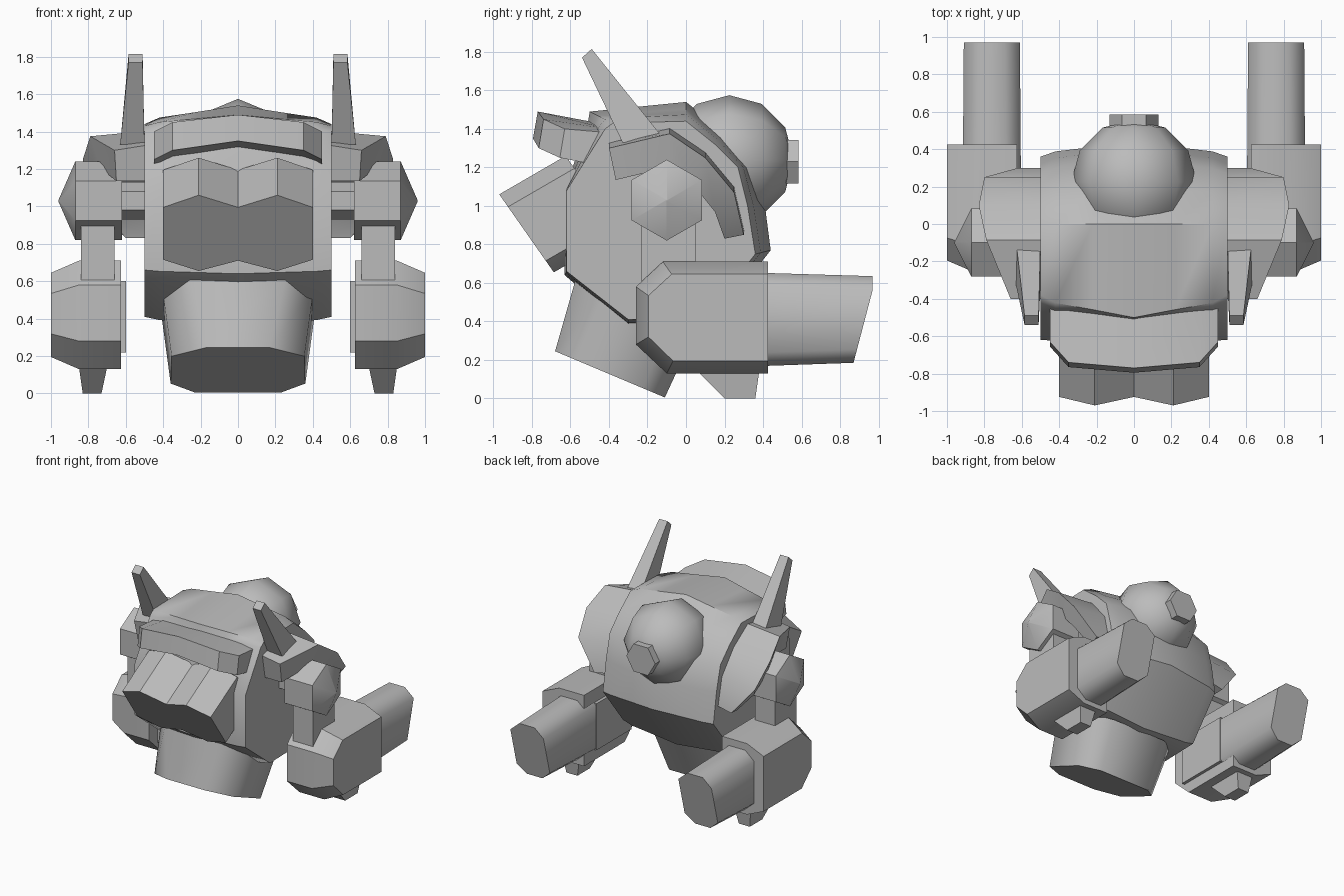
import bpy, bmesh, math

if "Cube" in bpy.data.objects:
    bpy.data.objects.remove(bpy.data.objects["Cube"])

grey = bpy.data.materials.new("light_grey")
grey.diffuse_color = (0.5, 0.5, 0.5, 1)
grey.use_nodes = True
grey.node_tree.nodes["Principled BSDF"].inputs["Base Color"].default_value = grey.diffuse_color


def finish(name, bm, angle=40):
    bmesh.ops.recalc_face_normals(bm, faces=bm.faces[:])
    me = bpy.data.meshes.new(name)
    bm.to_mesh(me)
    bm.free()
    me.materials.append(grey)
    ob = bpy.data.objects.new(name, me)
    bpy.context.collection.objects.link(ob)
    bpy.ops.object.select_all(action='DESELECT')
    ob.select_set(True)
    bpy.context.view_layer.objects.active = ob
    bpy.ops.object.shade_smooth_by_angle(angle=math.radians(angle))
    return ob


def loft(name, rings, angle=40):
    """Skin a row of matching rings and cap both ends."""
    bm = bmesh.new()
    vs = [[bm.verts.new(p) for p in r] for r in rings]
    n = len(rings[0])
    for a, b in zip(vs, vs[1:]):
        for i in range(n):
            j = (i + 1) % n
            bm.faces.new((a[i], a[j], b[j], b[i]))
    bm.faces.new(vs[0])
    bm.faces.new(vs[-1])
    return finish(name, bm, angle)


def pair(name, rings, angle=40):
    """Loft a part on the right and its mirror on the left."""
    for side, s in (("right", 1), ("left", -1)):
        loft(f"{side}_{name}", [[(s * x, y, z) for x, y, z in r] for r in rings], angle)


def box_ring(x0, x1, y0, y1, z):
    return [(x0, y0, z), (x1, y0, z), (x1, y1, z), (x0, y1, z)]


def hex_x(x, r, cy=-0.1, cz=1.03):
    return [(x, cy + r * math.sin(k * math.pi / 3), cz + r * math.cos(k * math.pi / 3))
            for k in range(6)]


# Body: side profile that swells from the flanks to the middle
flank = [(-.62, .66), (-.62, 1.08), (-.42, 1.40), (-.38, 1.43), (0, 1.44), (.15, 1.32),
         (.27, 1.2), (.32, 1.0), (.36, .75), (.1, .42), (-.3, .41)]
middle = [(-.63, .64), (-.63, 1.08), (-.51, 1.43), (-.5, 1.49), (0, 1.54), (.2, 1.38),
          (.35, 1.2), (.41, 1.0), (.44, .77), (.12, .36), (-.3, .36)]
rings = []
for x, t in ((-.5, 0), (-.42, .35), (-.22, .65), (0, 1), (.22, .65), (.42, .35), (.5, 0)):
    rings.append([(x, a[0] + (b[0] - a[0]) * t, a[1] + (b[1] - a[1]) * t)
                  for a, b in zip(flank, middle)])
loft("body", rings)

# Visor: curved brow
loft("visor", [[(x, yf - .025, zb), (x, yf, zt), (x, -.4, zr), (x, -.4, zb - .05)]
               for x, yf, zb, zt, zr in ((-.45, -.63, 1.25, 1.40, 1.38),
                                         (-.35, -.74, 1.30, 1.45, 1.40),
                                         (0, -.77, 1.35, 1.49, 1.42),
                                         (.35, -.74, 1.30, 1.45, 1.40),
                                         (.45, -.63, 1.25, 1.40, 1.38))])

# Snout: double-humped section pushed back and up into the body
section = [(-.4, .995), (-.21, 1.06), (0, .995), (.21, 1.06), (.4, .995),
           (.4, .715), (.21, .655), (0, .71), (-.21, .655), (-.4, .715)]
face = [(x, -.97 + (1.06 - z) * .7, z) for x, z in section]
loft("snout", [face, [(x, y + .345, z + .2) for x, y, z in face]])


# Jaw: tapered eight-sided block
def jaw_ring(half, a, b):
    pts = half + [(-x, t) for x, t in reversed(half)]
    return [(x, a[0] + (b[0] - a[0]) * t, a[1] + (b[1] - a[1]) * t) for x, t in pts]


loft("jaw", [jaw_ring([(.17, 0), (.355, .19), (.36, .8), (.23, 1)], (-.68, .245), (-.11, .005)),
             jaw_ring([(.257, 0), (.405, .25), (.41, .8), (.25, 1)], (-.57, .63), (.06, .37))], 50)

# Rear ball with its hexagonal cap
bm = bmesh.new()
bmesh.ops.create_uvsphere(bm, u_segments=8, v_segments=6, radius=.335)
for v in bm.verts:
    x, y, z = v.co
    v.co = (x, .225 + z, 1.24 + y)
finish("rear_ball", bm, 60)
loft("rear_cap", [[(.13 * math.cos(k * math.pi / 3), y, 1.23 + .13 * math.sin(k * math.pi / 3))
                   for k in range(6)] for y in (.45, .585)], 30)

# Horns
pair("horn", [box_ring(.50, .63, -.33, -.10, 1.33),
              [(.51, -.54, 1.77), (.585, -.54, 1.77), (.585, -.49, 1.815), (.51, -.49, 1.815)]])

# Shoulder pads: arched shell sweeping down towards the back
top = [(-.4, 1.30, .66), (-.085, 1.375, .79), (.1, 1.25, .83), (.25, 1.07, .80), (.3, .85, .62)]
low = [(-.365, 1.135, .65), (-.09, 1.2, .73), (.03, 1.12, .76), (.15, .97, .72), (.2, .83, .60)]
pair("shoulder_pad", [[(.47, yt, zt + .03), (xt, yt, zt), (xl, yl, zl), (.47, yl, zl)]
                      for (yt, zt, xt), (yl, zl, xl) in zip(top, low)])

# Shoulder joints: axle and pointed hexagonal hub
pair("axle", [hex_x(.45, .1), hex_x(.65, .1)])
pair("shoulder_hub", [hex_x(.62, .21), hex_x(.87, .21), hex_x(.96, .004)], 30)

# Upper arms
pair("upper_arm", [box_ring(.66, .84, -.23, .05, .58), box_ring(.66, .84, -.23, .05, .95)])


# Forearms: housing chamfered towards the outside
def forearm_ring(x, d):
    prof = [(-.26 + d, .58 - d * .7), (-.12 + d * .7, .71 - d), (.425, .71 - d),
            (.425, .13 + d), (-.1 + d * .5, .13 + d), (-.26 + d, .28 + d * .6)]
    return [(x, y, z) for y, z in prof]


pair("forearm", [forearm_ring(.625, 0), forearm_ring(.85, 0), forearm_ring(1.0, .065)], 30)
pair("forearm_plate", [[(x, y, z) for y, z in ((-.15, .22), (.3, .22), (.3, .6), (-.15, .6))]
                       for x in (.6, .64)])


# Gun barrels: eight-sided, with a slanted muzzle
def barrel_ring(x0, x1, z0, z1, ya, yb):
    c, h = .08, .07
    pts = [(x0 + c, z0), (x1 - c, z0), (x1, z0 + h), (x1, z1 - h),
           (x1 - c, z1), (x0 + c, z1), (x0, z1 - h), (x0, z0 + h)]
    return [(x, ya + (yb - ya) * min(1, (z - z0) / (z1 - z0 - h)), z) for x, z in pts]


pair("barrel", [barrel_ring(.605, .915, .165, .655, .3, .3),
                barrel_ring(.61, .91, .185, .635, .87, .97)], 50)

# Small fins under the forearms
pair("fin", [box_ring(.73, .83, .2, .36, 0), box_ring(.70, .85, .06, .38, .14)])
